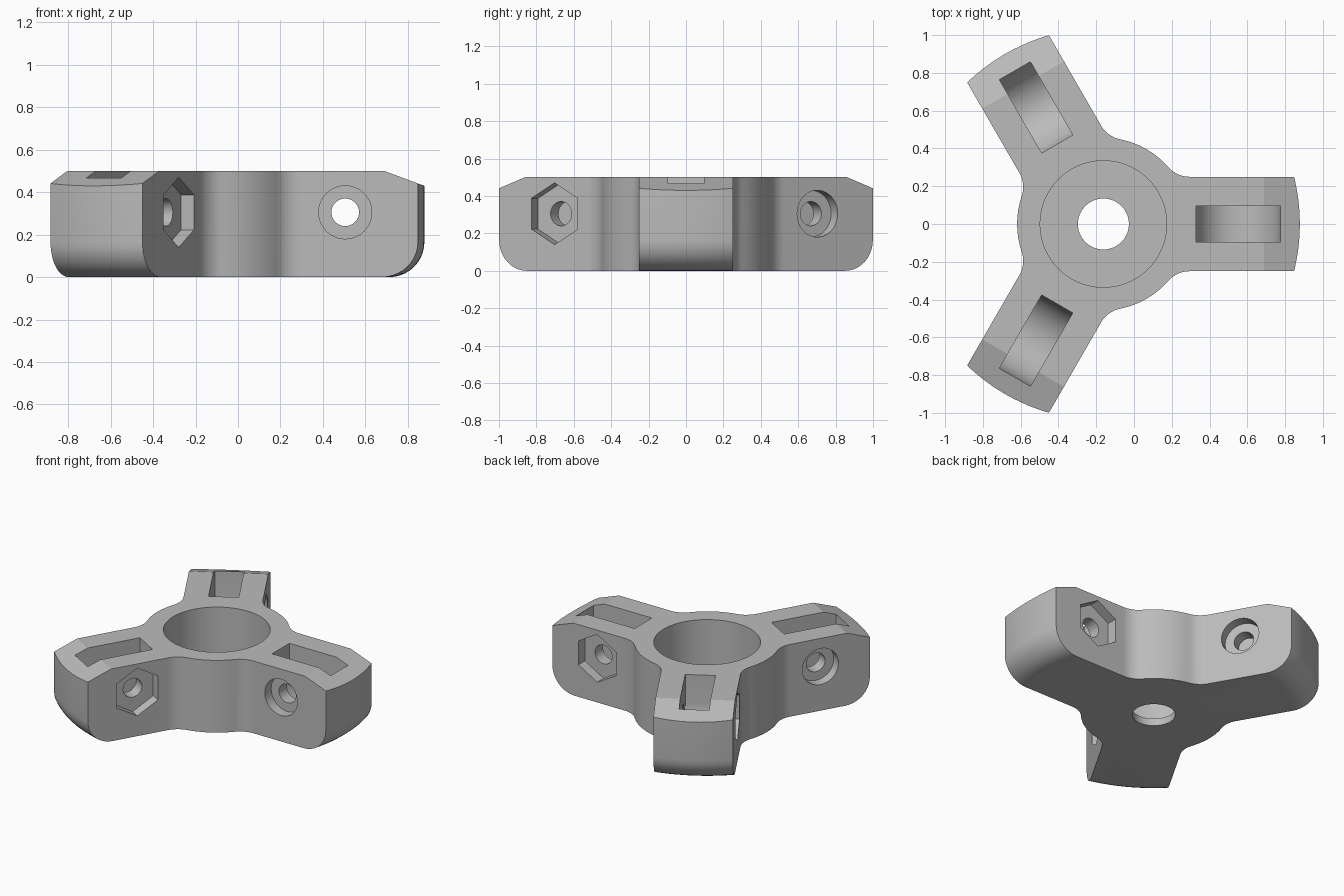
import bpy, bmesh, math
from mathutils import Matrix, Vector

CENTRE = Vector((-0.162, 0, 0))
HEIGHT, REACH, HALF_ARM = 0.5, 1.04, 0.25
HUB, FILLET, ROUND = 0.457, 0.15, 0.165
AXLE_U, AXLE_Z = 0.667, 0.305

if "Cube" in bpy.data.objects:
    bpy.data.objects.remove(bpy.data.objects["Cube"])

grey = bpy.data.materials.new("grey")
grey.use_nodes = True
grey.diffuse_color = (0.5, 0.5, 0.5, 1)
grey.node_tree.nodes["Principled BSDF"].inputs["Base Color"].default_value = grey.diffuse_color


def arc(cx, cy, r, start, end, n):
    """Points along an arc, angles in radians."""
    return [(cx + r * math.cos(start + (end - start) * i / n),
             cy + r * math.sin(start + (end - start) * i / n)) for i in range(n + 1)]


def finish(bm, name):
    bmesh.ops.recalc_face_normals(bm, faces=bm.faces)
    mesh = bpy.data.meshes.new(name)
    bm.to_mesh(mesh)
    bm.free()
    mesh.materials.append(grey)
    obj = bpy.data.objects.new(name, mesh)
    bpy.context.collection.objects.link(obj)
    return obj


def prism(name, outline, low, high, matrix=Matrix()):
    """Extrude a flat outline from low to high, then place it."""
    bm = bmesh.new()
    face = bm.faces.new([bm.verts.new((x, y, low)) for x, y in outline])
    new = bmesh.ops.extrude_face_region(bm, geom=[face])["geom"]
    moved = [v for v in new if isinstance(v, bmesh.types.BMVert)]
    bmesh.ops.translate(bm, verts=moved, vec=(0, 0, high - low))
    bmesh.ops.transform(bm, matrix=matrix, verts=bm.verts)
    return finish(bm, name)


def lathe(name, profile, steps):
    """Solid of revolution; the profile starts and ends on the axis."""
    bm = bmesh.new()
    verts = [bm.verts.new((r, 0, z)) for r, z in profile]
    edges = [bm.edges.new(pair) for pair in zip(verts, verts[1:])]
    bmesh.ops.spin(bm, geom=verts + edges, axis=(0, 0, 1), cent=(0, 0, 0),
                   angle=math.tau, steps=steps, use_duplicate=False)
    bmesh.ops.remove_doubles(bm, verts=bm.verts, dist=1e-5)
    return finish(bm, name)


def combine(target, tool, operation):
    tool.hide_render = True
    mod = target.modifiers.new("cut", "BOOLEAN")
    mod.object, mod.operation, mod.solver = tool, operation, "EXACT"
    bpy.context.view_layer.objects.active = target
    bpy.ops.object.modifier_apply(modifier=mod.name)
    bpy.data.objects.remove(tool)


def circle(cx, cy, r, n):
    return arc(cx, cy, r, 0, math.tau, n)[:-1]


# Plan outline: round hub blended into three straight arms
fillet_u = math.sqrt((HUB + FILLET) ** 2 - (HALF_ARM + FILLET) ** 2)
blend = math.atan2(HALF_ARM + FILLET, fillet_u)
upper = [(REACH + 0.2, HALF_ARM)] + arc(fillet_u, HALF_ARM + FILLET, FILLET,
                                        -math.pi / 2, blend - math.pi, 8)
lower = [(x, -y) for x, y in reversed(upper)]
hub_arc = arc(0, 0, HUB, blend, math.tau / 3 - blend, 8)[1:-1]
outline = []
for k in range(3):
    turn = Matrix.Rotation(k * math.tau / 3, 2)
    outline += [tuple(turn @ Vector(p)) for p in lower + upper + hub_arc]
body = prism("three_arm_body", outline, 0, HEIGHT)

# Round arm ends with a rolled lower edge
profile = [(0, 0)] + arc(REACH - ROUND, ROUND, ROUND, -math.pi / 2, 0, 10)
profile += [(REACH, HEIGHT + 0.1), (0, HEIGHT + 0.1)]
combine(body, lathe("end_envelope", profile, 144), "INTERSECT")

# Central bore and the smaller hole through its floor
combine(body, prism("bore", circle(0, 0, 0.335, 72), 0.05, 1), "DIFFERENCE")
combine(body, prism("floor_hole", circle(0, 0, 0.135, 48), -0.1, 0.2), "DIFFERENCE")

# Arm features, drawn in the (outward, up) plane and extruded across the arm
across = Matrix.Rotation(math.pi / 2, 4, "X")
hexagon = [(AXLE_U + 0.165 * math.sin(a), AXLE_Z + 0.165 * math.cos(a))
           for a in (i * math.tau / 6 for i in range(6))]
slot_r, slot_u = 0.224, 0.713
slot = arc(slot_u, AXLE_Z, slot_r, math.pi, math.tau, 20)
slot += [(slot_u + slot_r, 0.7), (slot_u - slot_r, 0.7)]
chamfer = [(0.85, HEIGHT), (1.25, HEIGHT - 0.4 * 0.37), (1.25, 0.7), (0.85, 0.7)]
features = [
    ("top_chamfer", chamfer, -0.4, 0.4),
    ("wheel_slot", slot, -0.095, 0.095),
    ("axle_hole", circle(AXLE_U, AXLE_Z, 0.065, 36), -0.4, 0.4),
    ("bolt_head_recess", circle(AXLE_U, AXLE_Z, 0.125, 48), 0.18, 0.4),
    ("hex_nut_recess", hexagon, -0.4, -0.18),
]
for k in range(3):
    turn = Matrix.Rotation(k * math.tau / 3, 4, "Z")
    for name, shape, low, high in features:
        combine(body, prism(name, shape, low, high, turn @ across), "DIFFERENCE")

# Place the body and shade it
body.data.transform(Matrix.Translation(CENTRE))
bpy.ops.object.select_all(action="DESELECT")
body.select_set(True)
bpy.context.view_layer.objects.active = body
bpy.ops.object.shade_smooth_by_angle(angle=math.radians(16))
